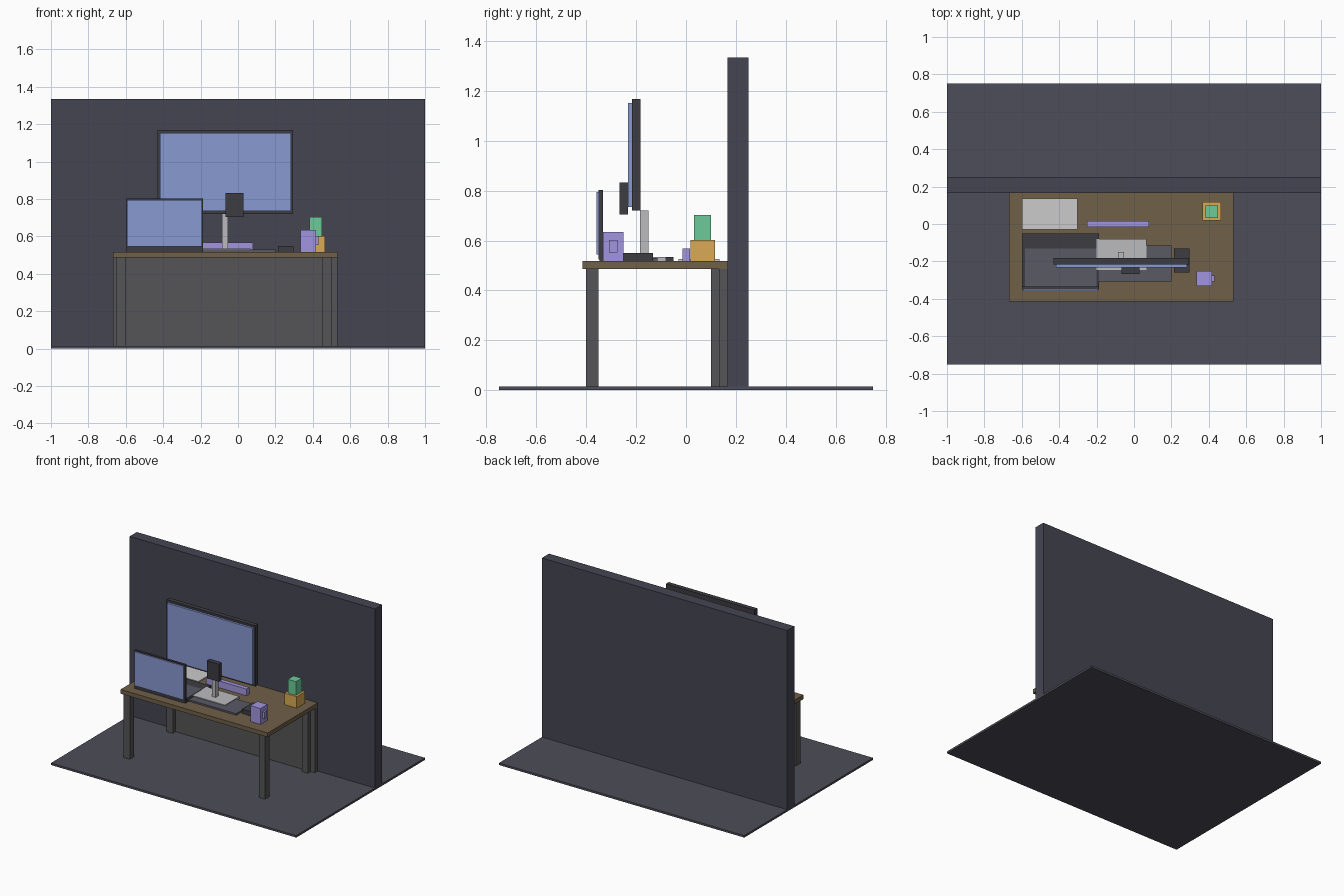
import bpy

if "Cube" in bpy.data.objects:
    bpy.data.objects.remove(bpy.data.objects["Cube"])


def material(name, rgb):
    m = bpy.data.materials.new(name)
    m.diffuse_color = (*rgb, 1)
    m.use_nodes = True
    m.node_tree.nodes["Principled BSDF"].inputs["Base Color"].default_value = m.diffuse_color
    return m


wall_grey = material("wall_grey", (0.06, 0.06, 0.085))
floor_grey = material("floor_grey", (0.075, 0.075, 0.1))
wood = material("wood", (0.16, 0.115, 0.065))
leg_grey = material("leg_grey", (0.09, 0.09, 0.095))
black = material("black", (0.045, 0.045, 0.055))
key_grey = material("key_grey", (0.1, 0.1, 0.13))
blue = material("screen_blue", (0.25, 0.32, 0.65))
silver = material("silver", (0.5, 0.5, 0.52))
paper = material("paper", (0.7, 0.7, 0.68))
purple = material("purple", (0.36, 0.3, 0.75))
orange = material("orange", (0.7, 0.4, 0.09))
green = material("green", (0.15, 0.6, 0.32))


def box(name, x, y, z, mat):
    """Box from (min, max) ranges along each axis."""
    bpy.ops.mesh.primitive_cube_add(size=1)
    o = bpy.context.object
    o.name = name
    o.location = [(a + b) / 2 for a, b in (x, y, z)]
    o.scale = [b - a for a, b in (x, y, z)]
    bpy.ops.object.transform_apply(location=False, rotation=False, scale=True)
    o.data.materials.append(mat)
    return o


# Room
F = 0.015
box("floor", (-1, 1), (-0.75, 0.75), (0, F), floor_grey)
box("back_wall", (-1, 1), (0.167, 0.25), (0.002, 1.335), wall_grey)

# Desk
T = 0.518
box("desk_top", (-0.667, 0.533), (-0.415, 0.167), (0.487, T), wood)
box("modesty_panel", (-0.667, 0.533), (0.133, 0.166), (F, 0.487), leg_grey)
for side, x in (("left", -0.652), ("right", 0.45)):
    for end, y in (("front", -0.4), ("back", 0.1)):
        box(f"{end}_{side}_leg", (x, x + 0.05), (y, y + 0.05), (F, 0.487), leg_grey)

# Monitor on its stand
box("monitor_case", (-0.43, 0.293), (-0.217, -0.183), (0.72, 1.168), black)
box("monitor_screen", (-0.417, 0.283), (-0.233, -0.217), (0.735, 1.152), blue)
box("monitor_bracket", (-0.068, 0.03), (-0.266, -0.233), (0.704, 0.833), black)
box("stand_pole", (-0.085, -0.053), (-0.184, -0.15), (0.535, 0.72), silver)
box("stand_base", (-0.2, 0.067), (-0.247, -0.08), (T, 0.535), silver)

# Laptop
box("laptop_base", (-0.6, -0.187), (-0.347, -0.05), (T, 0.534), black)
box("laptop_keys", (-0.583, -0.2), (-0.335, -0.132), (0.534, 0.538), key_grey)
box("laptop_lid", (-0.6, -0.187), (-0.35, -0.333), (0.525, 0.802), black)
box("laptop_screen", (-0.593, -0.193), (-0.359, -0.35), (0.545, 0.795), blue)

# Keyboard, mouse and papers
box("keyboard", (-0.2, 0.2), (-0.307, -0.115), (T, 0.53), key_grey)
box("mouse", (0.213, 0.297), (-0.26, -0.132), (T, 0.55), black)
box("paper_pad", (-0.6, -0.303), (-0.03, 0.135), (T, 0.527), paper)

# Speaker bar
box("speaker_bar", (-0.25, 0.08), (-0.015, 0.017), (T, 0.568), purple)

# Plant in a square pot
box("plant_pot", (0.366, 0.466), (0.018, 0.117), (T, 0.602), orange)
box("plant_leaves", (0.383, 0.45), (0.033, 0.1), (0.602, 0.703), green)

# Mug with handle
box("mug", (0.334, 0.416), (-0.332, -0.25), (T, 0.635), purple)
box("mug_handle", (0.416, 0.431), (-0.308, -0.275), (0.553, 0.603), purple)
